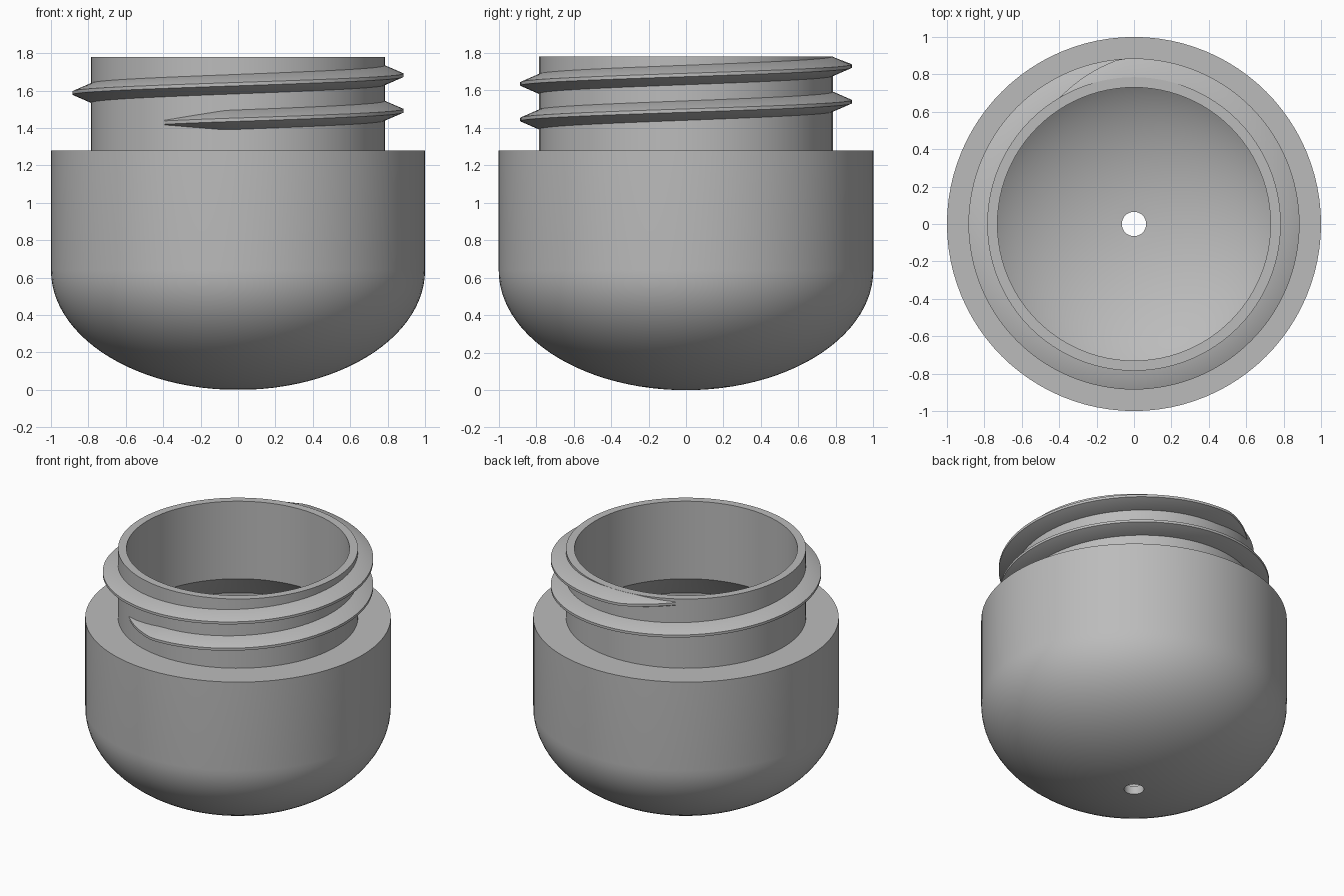
import bpy, bmesh, math

if "Cube" in bpy.data.objects:
    bpy.data.objects.remove(bpy.data.objects["Cube"])

mat = bpy.data.materials.new("plain grey")
mat.diffuse_color = (0.5, 0.5, 0.5, 1)
mat.use_nodes = True
mat.node_tree.nodes["Principled BSDF"].inputs["Base Color"].default_value = mat.diffuse_color


def finish(name, bm):
    bmesh.ops.recalc_face_normals(bm, faces=bm.faces)
    me = bpy.data.meshes.new(name)
    bm.to_mesh(me)
    bm.free()
    me.materials.append(mat)
    ob = bpy.data.objects.new(name, me)
    bpy.context.collection.objects.link(ob)
    bpy.ops.object.select_all(action='DESELECT')
    ob.select_set(True)
    bpy.context.view_layer.objects.active = ob
    bpy.ops.object.shade_smooth_by_angle(angle=math.radians(30))
    return ob


def skin(bm, rings, closed):
    # quads between successive closed rings of vertices
    n = len(rings[0])
    for i in range(len(rings) if closed else len(rings) - 1):
        a, b = rings[i], rings[(i + 1) % len(rings)]
        for k in range(n):
            m = (k + 1) % n
            bm.faces.new((a[k], a[m], b[m], b[k]))


def bowl(radius, bottom, top, hole, steps=24):
    # elliptical arc from the drain hole up to the straight wall
    start = math.asin(hole / radius)
    pts = []
    for i in range(steps + 1):
        t = start + (math.pi / 2 - start) * i / steps
        pts.append((radius * math.sin(t), top - (top - bottom) * math.cos(t)))
    return pts


# Hollow body: domed base, straight wall, shoulder, neck, sloped inner ceiling
HOLE = 0.065
profile = bowl(1.0, 0.0, 0.64, HOLE)
profile += [(1.0, 1.28), (0.785, 1.28), (0.785, 1.78), (0.73, 1.78),
            (0.73, 1.22), (0.94, 1.02)]
profile += reversed(bowl(0.94, 0.06, 0.64, HOLE))

SEG = 96
bm = bmesh.new()
rings = []
for s in range(SEG):
    a = 2 * math.pi * s / SEG
    rings.append([bm.verts.new((r * math.cos(a), r * math.sin(a), z)) for r, z in profile])
skin(bm, rings, True)
finish("container_body", bm)

# Screw thread: V-shaped ridge wound round the neck, tapering at both ends
START, END, TAPER, PITCH = -120, 480, 25, 0.19
bm = bmesh.new()
rings = []
STEPS = 200
for i in range(STEPS + 1):
    deg = START + (END - START) * i / STEPS
    a = math.radians(deg)
    f = max(0.02, min(1, (deg - START) / TAPER, (END - deg) / TAPER))
    zc = 1.445 + PITCH * (deg + 90) / 360
    crest = 0.785 + 0.1 * f
    h = 0.012 + 0.04 * f
    section = [(0.76, -h), (0.785, -h), (crest, -0.009), (crest, 0.009), (0.785, h), (0.76, h)]
    rings.append([bm.verts.new((r * math.cos(a), r * math.sin(a), min(zc + z, 1.779)))
                  for r, z in section])
skin(bm, rings, False)
bm.faces.new(rings[0])
bm.faces.new(rings[-1])
finish("screw_thread", bm)
